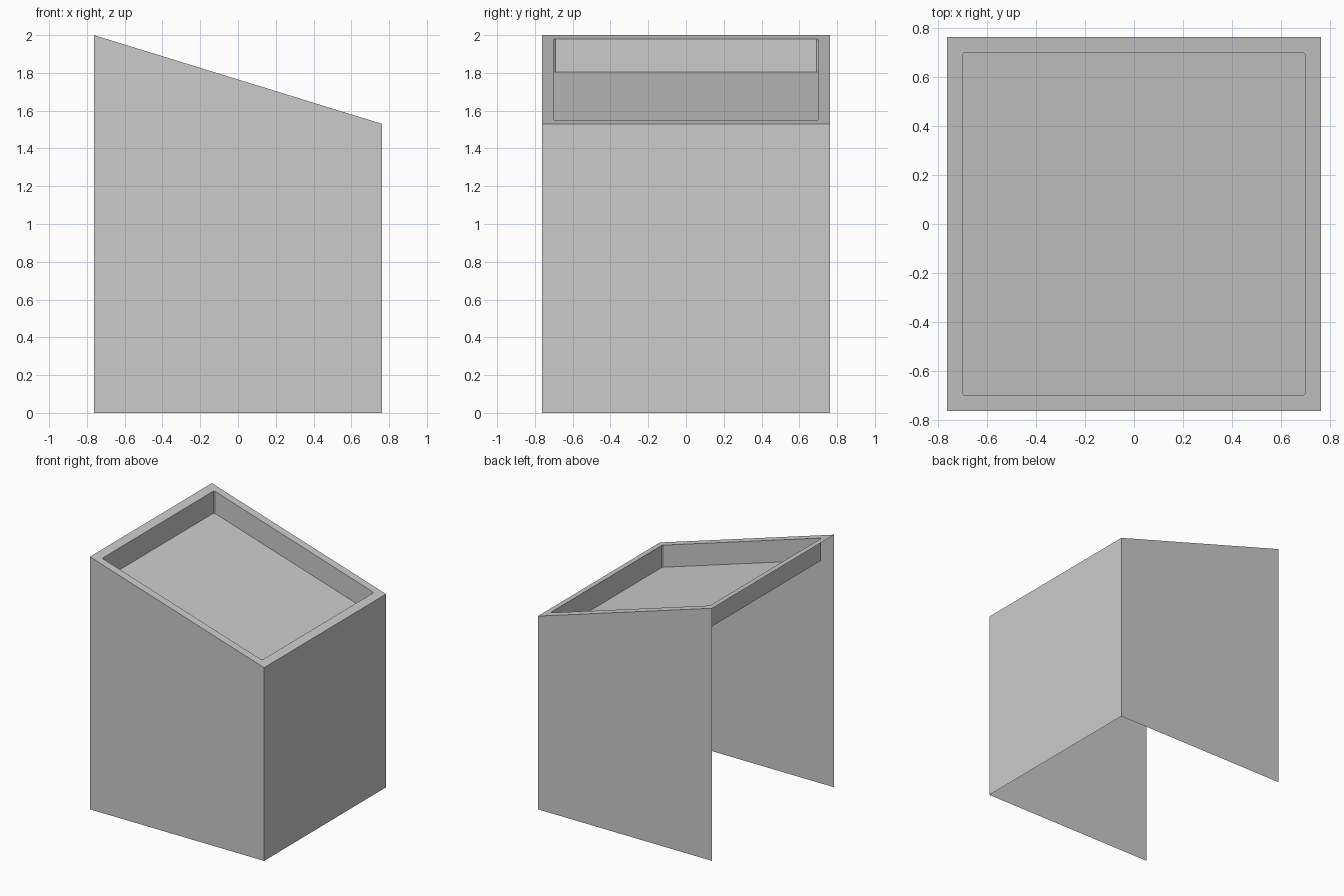
import bpy, bmesh

cube = bpy.data.objects.get("Cube")
if cube:
    bpy.data.objects.remove(cube, do_unlink=True)

HALF, INNER = 0.763, 0.70        # outer shell and tray opening half widths
HIGH, LOW = 2.0, 1.53            # top heights at the -x and +x sides
DEPTH, CHAMFER = 0.175, 0.009    # tray depth and clipped tray corners

grey = bpy.data.materials.new("plain grey")
grey.use_nodes = True
colour = (0.6, 0.6, 0.6, 1)
grey.diffuse_color = colour
grey.node_tree.nodes["Principled BSDF"].inputs["Base Color"].default_value = colour


def top_z(x):
    return HIGH + (LOW - HIGH) * (x + HALF) / (2 * HALF)


def finish(name, bm):
    mesh = bpy.data.meshes.new(name)
    bm.to_mesh(mesh)
    bm.free()
    mesh.materials.append(grey)
    obj = bpy.data.objects.new(name, mesh)
    bpy.context.collection.objects.link(obj)


def ring(bm, points, drop=0):
    return [bm.verts.new((x, y, top_z(x) - drop)) for x, y in points]


def square(h):
    return [(-h, -h), (h, -h), (h, h), (-h, h)]


# Thin outer walls: front, +x side and back; the -x side and bottom are open
bm = bmesh.new()
upper = ring(bm, square(HALF))
lower = [bm.verts.new((x, y, 0)) for x, y in square(HALF)]
for i in range(3):
    bm.faces.new((lower[i], lower[i + 1], upper[i + 1], upper[i]))
finish("outer_walls", bm)

# Tray outline with slightly clipped corners, counter-clockwise
a, b = INNER, INNER - CHAMFER
outline = [(-a, -b), (-b, -a), (b, -a), (a, -b), (a, b), (b, a), (-b, a), (-a, b)]

# Sloping rim between the walls and the tray opening
bm = bmesh.new()
outer = ring(bm, square(HALF))
inner = ring(bm, outline)
for i in range(4):
    j = (i + 1) % 4
    bm.faces.new((outer[i], outer[j], inner[2 * j], inner[2 * i + 1]))
    bm.faces.new((outer[i], inner[2 * i + 1], inner[2 * i]))
finish("sloping_rim", bm)

# Recessed tray with vertical sides and a sloping floor
bm = bmesh.new()
edge = ring(bm, outline)
base = ring(bm, outline, DEPTH)
for i in range(8):
    j = (i + 1) % 8
    bm.faces.new((edge[i], edge[j], base[j], base[i]))
bm.faces.new(base)
finish("recessed_tray", bm)
